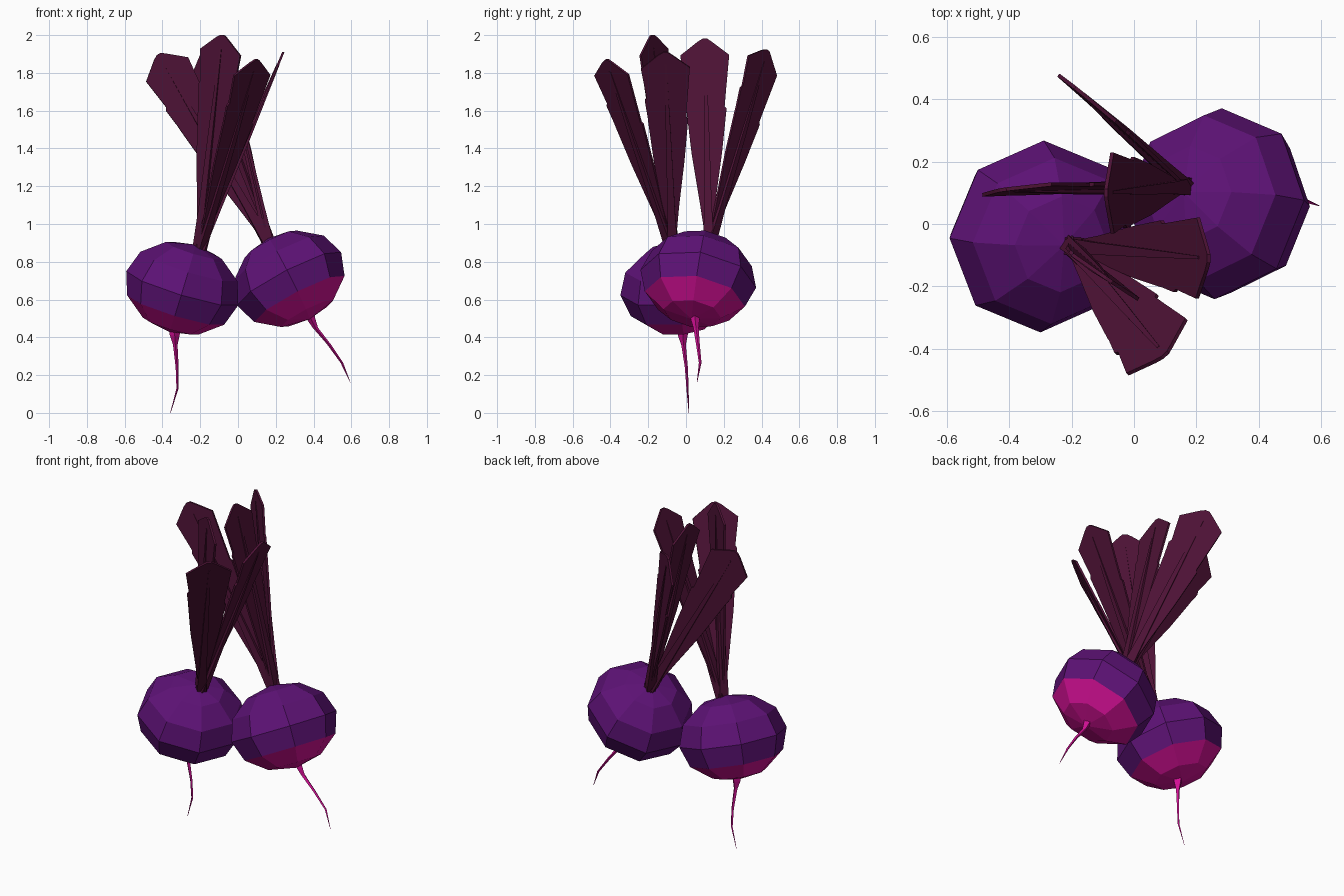
import bpy, bmesh
from mathutils import Vector

if "Cube" in bpy.data.objects:
    bpy.data.objects.remove(bpy.data.objects["Cube"])


def material(name, rgb):
    m = bpy.data.materials.new(name)
    m.diffuse_color = (*rgb, 1)
    m.use_nodes = True
    m.node_tree.nodes["Principled BSDF"].inputs["Base Color"].default_value = m.diffuse_color
    return m


PURPLE = material("beet_purple", (0.11, 0.006, 0.18))
MAGENTA = material("beet_magenta", (0.65, 0.005, 0.30))
LEAF = material("leaf_maroon", (0.075, 0.006, 0.036))


def finish(bm, name, mats):
    bmesh.ops.recalc_face_normals(bm, faces=bm.faces)
    me = bpy.data.meshes.new(name)
    bm.to_mesh(me)
    bm.free()
    for m in mats:
        me.materials.append(m)
    ob = bpy.data.objects.new(name, me)
    bpy.context.collection.objects.link(ob)
    return ob


def loft(bm, rings):
    """Skin closed rings of points and cap both ends."""
    vs = [[bm.verts.new(p) for p in r] for r in rings]
    n = len(vs[0])
    for a, b in zip(vs, vs[1:]):
        for i in range(n):
            bm.faces.new((a[i], a[(i + 1) % n], b[(i + 1) % n], b[i]))
    bm.faces.new(vs[0][::-1])
    bm.faces.new(vs[-1])


def bulb(name, centre, axis):
    # squashed eight-sided globe, magenta on its lower two bands
    bm = bmesh.new()
    bmesh.ops.create_uvsphere(bm, u_segments=8, v_segments=6, radius=1)
    for f in bm.faces:
        f.material_index = 1 if f.calc_center_median().z < -0.5 else 0
    for v in bm.verts:
        v.co = Vector((v.co.x * 0.31, v.co.y * 0.31, v.co.z * 0.243))
    ob = finish(bm, name, [PURPLE, MAGENTA])
    ob.location = centre
    ob.rotation_mode = 'QUATERNION'
    ob.rotation_quaternion = Vector((0, 0, 1)).rotation_difference(Vector(axis))


def root(name, path):
    # tapering four-sided tap root; path entries are x, y, z, radius
    bm = bmesh.new()
    dirs = [Vector((1, 0, 0)), Vector((0, 1, 0)), Vector((-1, 0, 0)), Vector((0, -1, 0))]
    loft(bm, [[Vector(p[:3]) + d * p[3] for d in dirs] for p in path])
    finish(bm, name, [MAGENTA])


# blade outline: fraction of length, left and right half widths
OUTLINE = [(0.04, 0.018, 0.018), (0.22, 0.045, 0.042), (0.45, 0.082, 0.08),
           (0.66, 0.105, 0.108), (0.67, 0.105, 0.098), (0.76, 0.118, 0.108),
           (0.775, 0.108, 0.11), (0.92, 0.132, 0.127), (0.985, 0.04, 0.035),
           (1.0, 0.012, 0.012)]


def leaf(name, base, tip, across):
    base, tip = Vector(base), Vector(tip)
    axis = (tip - base).normalized()
    side = Vector(across)
    side = (side - axis * side.dot(axis)).normalized()
    normal = axis.cross(side)
    bm = bmesh.new()
    # thin blade
    rings = []
    for t, l, r in OUTLINE:
        c = base.lerp(tip, t)
        rings.append([c - side * l + normal * 0.006, c - side * l - normal * 0.006,
                      c + side * r - normal * 0.006, c + side * r + normal * 0.006])
    loft(bm, rings)
    # square stalk that thins into the midrib
    rib = []
    for t, w, h in [(0, 0.028, 0.026), (0.2, 0.02, 0.022), (0.6, 0.013, 0.017), (0.94, 0.005, 0.008)]:
        c = base.lerp(tip, t)
        rib.append([c + side * w * a + normal * h * b
                    for a, b in ((-1, -1), (1, -1), (1, 1), (-1, 1))])
    loft(bm, rib)
    finish(bm, name, [LEAF])


# left beet
bulb("left_beet_bulb", (-0.295, -0.04, 0.66), (0.29, -0.12, 0.95))
root("left_beet_root", [(-0.335, -0.017, 0.45, 0.032), (-0.335, -0.017, 0.41, 0.026),
                        (-0.332, -0.013, 0.36, 0.012), (-0.322, 0.002, 0.24, 0.008),
                        (-0.32, 0.008, 0.13, 0.006), (-0.358, 0.015, 0.0, 0.001)])
# right beet
bulb("right_beet_bulb", (0.27, 0.065, 0.71), (-0.45, 0.15, 0.87))
root("right_beet_root", [(0.37, 0.045, 0.54, 0.032), (0.385, 0.048, 0.50, 0.024),
                         (0.41, 0.053, 0.45, 0.014), (0.48, 0.063, 0.365, 0.01),
                         (0.55, 0.075, 0.265, 0.007), (0.595, 0.058, 0.16, 0.001)])

# three leaves on each beet: tip and blade width direction
LEFT, RIGHT = (-0.205, -0.07, 0.86), (0.165, 0.12, 0.89)
leaves = [
    ("left_beet_leaf_side", LEFT, (0.24, -0.11, 1.91), (0, 1, 0)),
    ("left_beet_leaf_front", LEFT, (0.10, -0.42, 1.87), (0.19, 0.18, 0)),
    ("left_beet_leaf_upright", LEFT, (-0.08, -0.18, 2.0), (0.25, -0.17, 0)),
    ("right_beet_leaf_back", RIGHT, (-0.18, 0.43, 1.92), (-0.77, 0.63, 0)),
    ("right_beet_leaf_side", RIGHT, (-0.42, 0.11, 1.9), (1, 0.12, 0)),
    ("right_beet_leaf_upright", RIGHT, (-0.09, 0.10, 1.98), (0, 1, 0)),
]
for args in leaves:
    leaf(*args)
